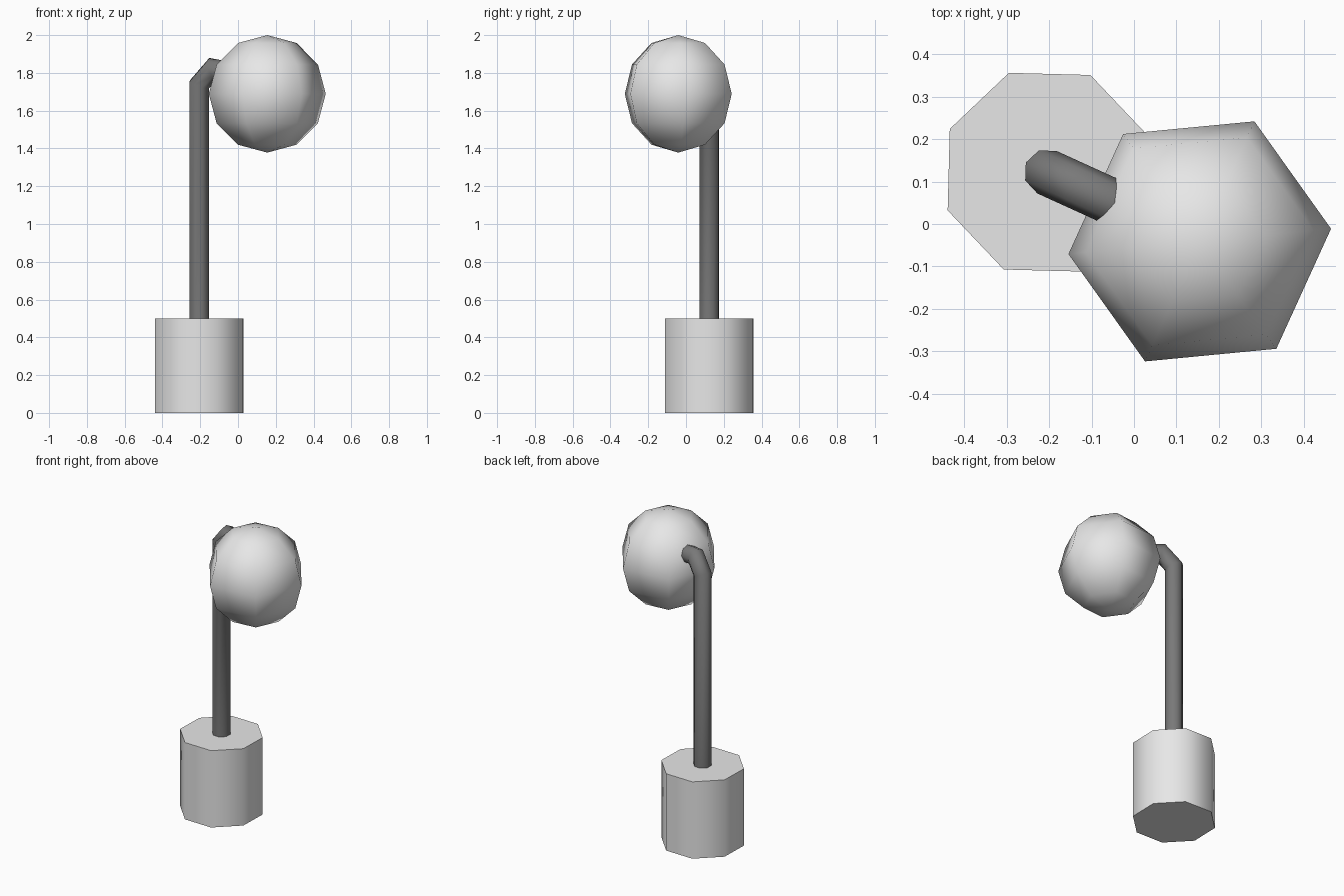
import bpy
import bmesh
import math
from mathutils import Vector

if "Cube" in bpy.data.objects:
    bpy.data.objects.remove(bpy.data.objects["Cube"], do_unlink=True)


def make_material(name, value):
    mat = bpy.data.materials.new(name)
    mat.use_nodes = True
    colour = (value, value, value, 1)
    mat.diffuse_color = colour
    mat.node_tree.nodes["Principled BSDF"].inputs["Base Color"].default_value = colour
    return mat


def finish(obj, name, mat, angle):
    obj.name = name
    obj.data.materials.append(mat)
    bpy.ops.object.select_all(action='DESELECT')
    obj.select_set(True)
    bpy.context.view_layer.objects.active = obj
    bpy.ops.object.shade_smooth_by_angle(angle=math.radians(angle))


light_grey = make_material("light grey", 0.8)
dark_grey = make_material("dark grey", 0.19)

POLE_X, POLE_Y = -0.205, 0.122
ARM_TURN = math.radians(-24.5)

# Base: eight-sided drum
bpy.ops.mesh.primitive_cylinder_add(
    vertices=8, radius=0.251, depth=0.5, location=(POLE_X, POLE_Y, 0.25),
    rotation=(0, 0, math.radians(21)))
finish(bpy.context.object, "base", light_grey, 60)

# Ball: coarse smooth sphere, turned in line with the arm
bpy.ops.mesh.primitive_uv_sphere_add(
    segments=6, ring_count=6, radius=0.311, location=(0.155, -0.041, 1.689),
    rotation=(0, 0, ARM_TURN))
finish(bpy.context.object, "ball", light_grey, 80)


# Pole: eight-sided tube with mitred bends, ending inside the ball
def make_tube(path, radius, sides):
    pts = [Vector((s, 0, z)) for s, z in path]
    bm = bmesh.new()
    rings = []
    for i, p in enumerate(pts):
        before = (p - pts[i - 1]).normalized() if i else (pts[1] - p).normalized()
        after = (pts[i + 1] - p).normalized() if i < len(pts) - 1 else before
        along = (before + after).normalized()
        across = Vector((along.z, 0, -along.x)) / along.dot(before)
        ring = []
        for k in range(sides):
            a = math.tau * k / sides
            offset = across * math.cos(a) + Vector((0, math.sin(a), 0))
            ring.append(bm.verts.new(p + radius * offset))
        rings.append(ring)
    for low, high in zip(rings, rings[1:]):
        for k in range(sides):
            n = (k + 1) % sides
            bm.faces.new((low[k], low[n], high[n], high[k]))
    bm.faces.new(rings[0])
    bm.faces.new(rings[-1])
    bmesh.ops.recalc_face_normals(bm, faces=bm.faces)
    mesh = bpy.data.meshes.new("pole")
    bm.to_mesh(mesh)
    bm.free()
    obj = bpy.data.objects.new("pole", mesh)
    bpy.context.collection.objects.link(obj)
    return obj


pole = make_tube([(0, 0.49), (0, 1.738), (0.078, 1.82), (0.2, 1.80)], 0.055, 8)
pole.location = (POLE_X, POLE_Y, 0)
pole.rotation_euler.z = ARM_TURN
finish(pole, "pole", dark_grey, 60)
